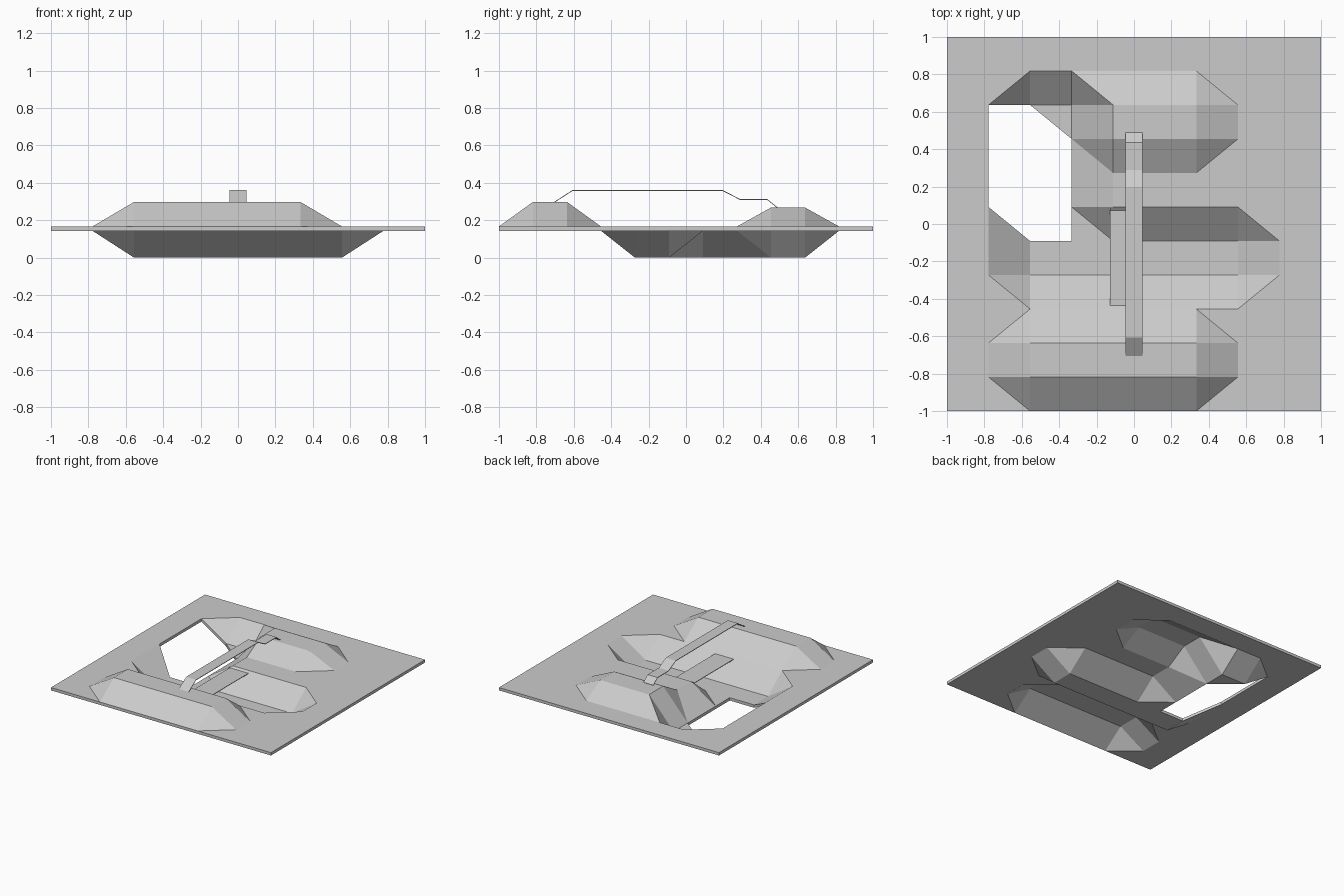
import bpy, bmesh

if "Cube" in bpy.data.objects:
    bpy.data.objects.remove(bpy.data.objects["Cube"])

NX, NY = 9, 11                      # terrain cells across and deep
GROUND, LOW, HILL_A, HILL_B = 0.167, 0.0235, 0.298, 0.268
THICK = 0.0235


def height(i, j):
    if (2 <= i <= 7 and 4 <= j <= 5) or (2 <= i <= 3 and 4 <= j <= 9):
        return LOW                  # L-shaped channel
    if 2 <= i <= 6 and 1 <= j <= 2:
        return HILL_A               # front hill
    if 4 <= i <= 6 and 8 <= j <= 9:
        return HILL_B               # back hill
    return GROUND


def finish(bm, name, thick):
    """Give an open sheet vertical thickness downwards and make it an object."""
    top = bm.faces[:]
    ret = bmesh.ops.extrude_face_region(bm, geom=top, use_keep_orig=True)
    verts = [g for g in ret["geom"] if isinstance(g, bmesh.types.BMVert)]
    bmesh.ops.translate(bm, verts=verts, vec=(0, 0, -thick))
    bmesh.ops.recalc_face_normals(bm, faces=bm.faces[:])
    me = bpy.data.meshes.new(name)
    bm.to_mesh(me)
    bm.free()
    ob = bpy.data.objects.new(name, me)
    bpy.context.collection.objects.link(ob)
    return ob


# terrain sheet with hills, channel and opening
bm = bmesh.new()
grid = [[bm.verts.new((-1 + 2 * i / NX, -1 + 2 * j / NY, height(i, j)))
         for j in range(NY + 1)] for i in range(NX + 1)]
opening = {(1, 6), (1, 7), (1, 8), (2, 5), (2, 6), (2, 7)}
for i in range(NX):
    for j in range(NY):
        if (i, j) in opening:
            continue
        a, b, c, d = grid[i][j], grid[i + 1][j], grid[i + 1][j + 1], grid[i][j + 1]
        if (i, j) == (1, 5):        # half cells at the opening's corners
            bm.faces.new((a, b, d))
        elif (i, j) == (2, 8):
            bm.faces.new((b, c, d))
        elif abs(a.co.z + c.co.z - b.co.z - d.co.z) < 1e-6:
            bm.faces.new((a, b, c, d))
        elif a.co.z == c.co.z:
            bm.faces.new((a, b, c))
            bm.faces.new((a, c, d))
        else:
            bm.faces.new((a, b, d))
            bm.faces.new((b, c, d))
bmesh.ops.delete(bm, geom=[v for v in bm.verts if not v.link_faces], context='VERTS')
finish(bm, "terrain", THICK)


def strip(name, x0, x1, profile, thick):
    """Folded ribbon running along y."""
    bm = bmesh.new()
    rows = [(bm.verts.new((x0, y, z)), bm.verts.new((x1, y, z))) for y, z in profile]
    for (a, b), (d, c) in zip(rows, rows[1:]):
        bm.faces.new((a, b, c, d))
    return finish(bm, name, thick)


# high bridge between the hills
strip("high_bridge", -0.045, 0.045,
      [(-0.705, 0.298), (-0.608, 0.361), (0.197, 0.361),
       (0.29, 0.313), (0.435, 0.313), (0.488, 0.27)], 0.005)

# low bridge across the channel
strip("low_bridge", -0.127, 0.042,
      [(-0.437, 0.153), (0.073, 0.153), (0.086, 0.163)], 0.005)
